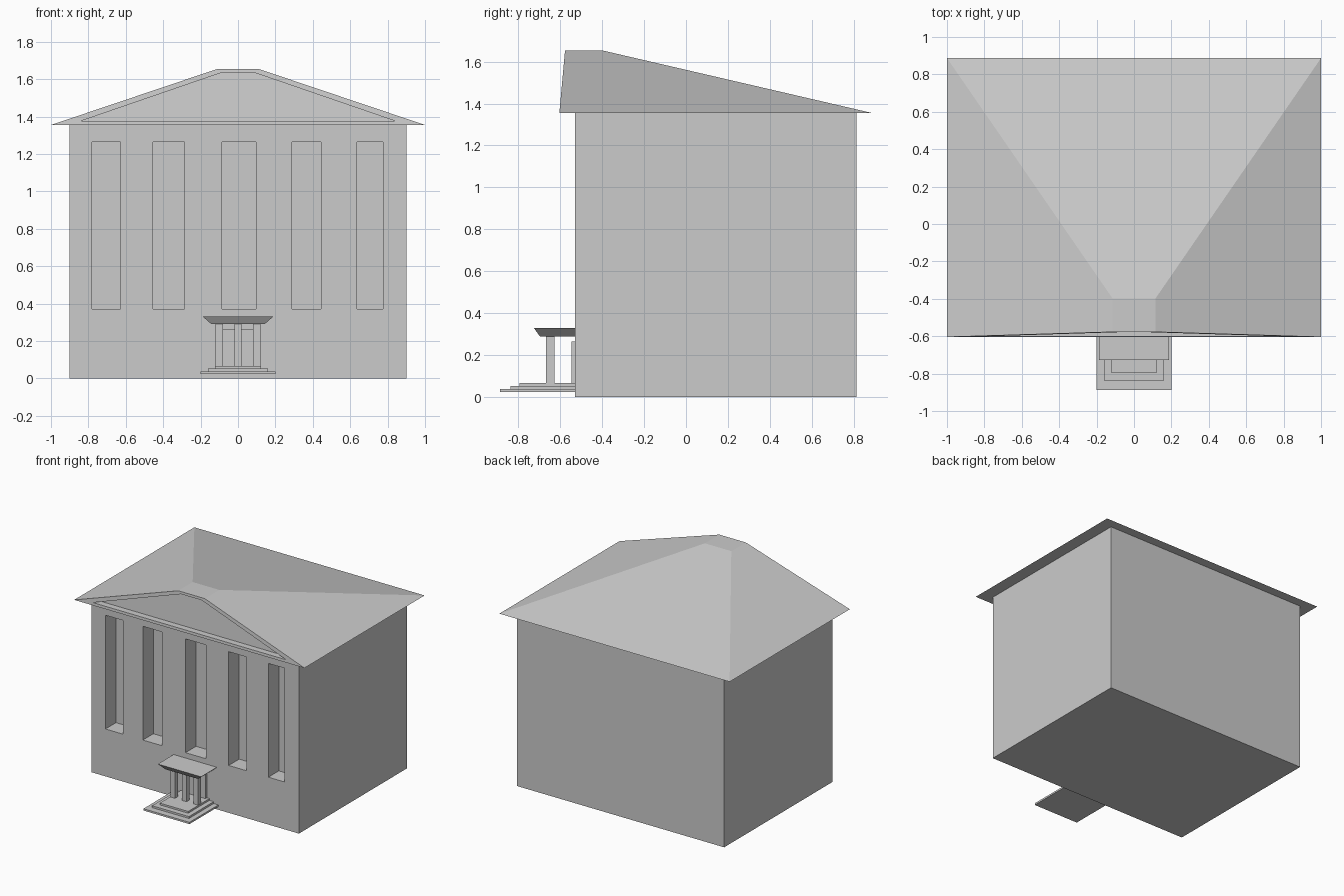
import bpy, bmesh

if "Cube" in bpy.data.objects:
    bpy.data.objects.remove(bpy.data.objects["Cube"])


def finish(bm, name):
    bmesh.ops.recalc_face_normals(bm, faces=bm.faces)
    mesh = bpy.data.meshes.new(name)
    bm.to_mesh(mesh)
    bm.free()
    obj = bpy.data.objects.new(name, mesh)
    bpy.context.collection.objects.link(obj)
    return obj


def add_frustum(bm, low, high, z0, z1):
    """Box between two (x0, x1, y0, y1) rectangles at heights z0 and z1."""
    rings = []
    for (x0, x1, y0, y1), z in ((low, z0), (high, z1)):
        rings.append([bm.verts.new((x, y, z)) for x, y in
                      ((x0, y0), (x1, y0), (x1, y1), (x0, y1))])
    a, b = rings
    bm.faces.new(a[::-1])
    bm.faces.new(b)
    sides = [bm.faces.new((a[i], a[(i + 1) % 4], b[(i + 1) % 4], b[i])) for i in range(4)]
    return sides[0]  # front face


def box(name, x0, x1, y0, y1, z0, z1):
    bm = bmesh.new()
    add_frustum(bm, (x0, x1, y0, y1), (x0, x1, y0, y1), z0, z1)
    return finish(bm, name)


FRONT = -0.53

# Main building block with five tall recesses between the pilasters
walls = box("walls", -0.9, 0.9, FRONT, 0.812, 0, 1.355)
bm = bmesh.new()
for x0, x1 in ((-0.78, -0.628), (-0.455, -0.287), (-0.085, 0.095),
               (0.29, 0.445), (0.635, 0.775)):
    r = (x0, x1, FRONT - 0.1, FRONT + 0.13)
    add_frustum(bm, r, r, 0.372, 1.265)
cutter = finish(bm, "recess_cutter")
cutter.hide_render = True
cutter.hide_viewport = True
cutter.display_type = 'WIRE'
mod = walls.modifiers.new("recesses", 'BOOLEAN')
mod.operation = 'DIFFERENCE'
mod.solver = 'EXACT'
mod.object = cutter

# Hipped roof with the ridge pushed to the front
bm = bmesh.new()
front = add_frustum(bm, (-1, 1, -0.604, 0.887), (-0.115, 0.115, -0.577, -0.398), 1.355, 1.653)
outer = list(front.verts)
bm.faces.remove(front)


def pediment_ring(depth):
    pts = ((-0.84, 1.376), (0.84, 1.376), (0.09, 1.634), (-0.09, 1.634))
    return [bm.verts.new((x, -0.604 + (z - 1.355) * 0.0906 + depth, z)) for x, z in pts]


# Recessed pediment panel
rim, panel = pediment_ring(0), pediment_ring(0.05)
for p, q in ((outer, rim), (rim, panel)):
    for i in range(4):
        j = (i + 1) % 4
        bm.faces.new((p[i], p[j], q[j], q[i]))
bm.faces.new(panel)
finish(bm, "roof")

# Entrance steps
for i, (hx, y, z0, z1) in enumerate(((0.2, -0.888, 0.024, 0.038),
                                     (0.16, -0.837, 0.038, 0.053),
                                     (0.123, -0.794, 0.053, 0.067))):
    box(f"step_{i + 1}", -hx, hx, y, FRONT, z0, z1)

# Porch columns
for i, x in enumerate((-0.1, 0, 0.1)):
    box(f"porch_column_{i + 1}", x - 0.02, x + 0.02, -0.667, -0.628, 0.067, 0.29)

# Door
box("door", -0.1, 0.1, -0.547, FRONT, 0.067, 0.264)

# Flared porch canopy
bm = bmesh.new()
add_frustum(bm, (-0.142, 0.142, -0.697, FRONT), (-0.188, 0.188, -0.726, FRONT), 0.29, 0.33)
finish(bm, "porch_canopy")
